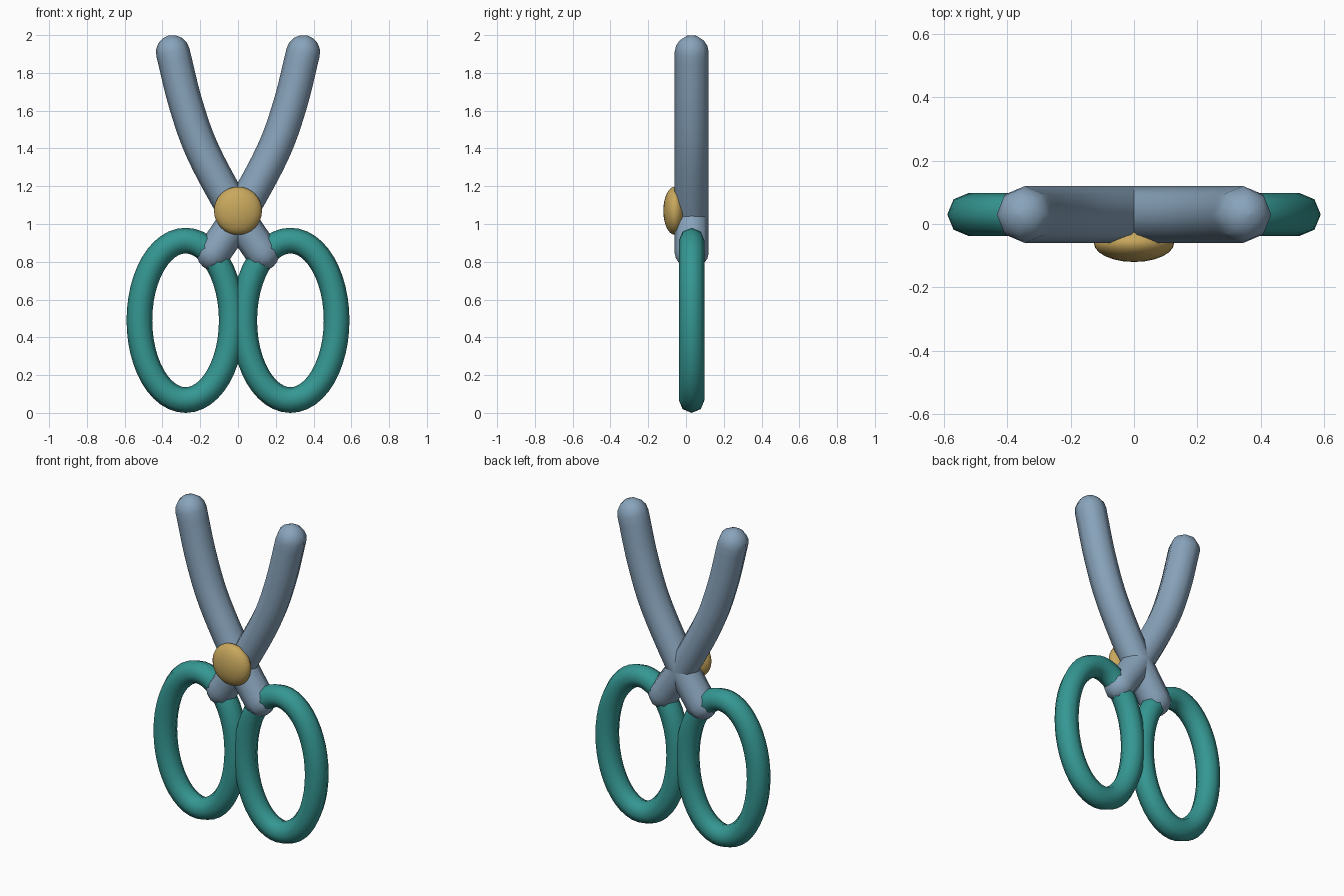
import bpy, bmesh, math
from mathutils import Vector

if "Cube" in bpy.data.objects:
    bpy.data.objects.remove(bpy.data.objects["Cube"])

Y0 = 0.03      # depth of the blade and handle centre plane
SIDES = 8


def material(name, col):
    m = bpy.data.materials.new(name)
    m.diffuse_color = (*col, 1)
    m.use_nodes = True
    m.node_tree.nodes["Principled BSDF"].inputs["Base Color"].default_value = m.diffuse_color
    return m


steel = material("steel", (0.25, 0.37, 0.50))
teal = material("teal", (0.035, 0.31, 0.29))
brass = material("brass", (0.58, 0.39, 0.11))


def finish(name, bm, mat):
    bmesh.ops.recalc_face_normals(bm, faces=bm.faces)
    for f in bm.faces:
        f.smooth = True
    me = bpy.data.meshes.new(name)
    bm.to_mesh(me)
    bm.free()
    me.materials.append(mat)
    ob = bpy.data.objects.new(name, me)
    bpy.context.collection.objects.link(ob)
    return ob


def tube(name, sections, mat, closed=False):
    """Skin rings given as (centre, in-plane normal, radius)."""
    bm = bmesh.new()
    rings = []
    for c, n, r in sections:
        rings.append([bm.verts.new(c + r * (math.cos(a) * n + math.sin(a) * Vector((0, 1, 0))))
                      for a in (2 * math.pi * k / SIDES for k in range(SIDES))])
    pairs = list(zip(rings, rings[1:]))
    if closed:
        pairs.append((rings[-1], rings[0]))
    for a, b in pairs:
        for k in range(SIDES):
            j = (k + 1) % SIDES
            bm.faces.new((a[k], a[j], b[j], b[k]))
    if not closed:
        bm.faces.new(rings[0])
        bm.faces.new(rings[-1])
    return finish(name, bm, mat)


def smooth_path(pts, steps=6):
    p = [2 * pts[0] - pts[1]] + pts + [2 * pts[-1] - pts[-2]]
    out = []
    for a, b, c, d in zip(p, p[1:], p[2:], p[3:]):
        for i in range(steps):
            t = i / steps
            out.append(0.5 * (2 * b + (c - a) * t + (2 * a - 5 * b + 4 * c - d) * t * t
                              + (3 * b - a - 3 * c + d) * t ** 3))
    return out + [pts[-1]]


def blade(name, s):
    # curved bar with rounded ends, crossing at the pivot
    r = 0.09
    path = smooth_path([Vector((s * x, Y0, z)) for x, z in
                        ((0.345, 1.91), (0.275, 1.63), (0.18, 1.37), (0, 1.04), (-0.13, 0.845))])
    tang = [(path[min(i + 1, len(path) - 1)] - path[max(i - 1, 0)]).normalized()
            for i in range(len(path))]
    normal = lambda t: Vector((t.z, 0, -t.x))
    body = [(p, normal(t), r) for p, t in zip(path, tang)]
    angles = [math.radians(a) for a in (88, 67.5, 45, 22.5)]
    start = [(path[0] - tang[0] * r * math.sin(a), normal(tang[0]), r * math.cos(a)) for a in angles]
    end = [(path[-1] + tang[-1] * r * math.sin(a), normal(tang[-1]), r * math.cos(a))
           for a in reversed(angles)]
    tube(name, start + body + end, steel)


def handle(name, s):
    # oval finger loop
    rx, rz, n = 0.2445, 0.422, 48
    secs = []
    for i in range(n):
        a = 2 * math.pi * i / n
        c = Vector((s * 0.2775 + rx * math.cos(a), Y0, 0.49 + rz * math.sin(a)))
        secs.append((c, Vector((rz * math.cos(a), 0, rx * math.sin(a))).normalized(), 0.068))
    tube(name, secs, teal, closed=True)


for side, s in (("left", -1), ("right", 1)):
    blade(side + "_blade", s)
    handle(side + "_handle", s)

# flattened pivot button on the front
bm = bmesh.new()
bmesh.ops.create_uvsphere(bm, u_segments=24, v_segments=16, radius=1)
bmesh.ops.scale(bm, vec=(0.127, 0.06, 0.127), verts=bm.verts)
bmesh.ops.translate(bm, vec=(0, -0.06, 1.07), verts=bm.verts)
finish("pivot", bm, brass)
